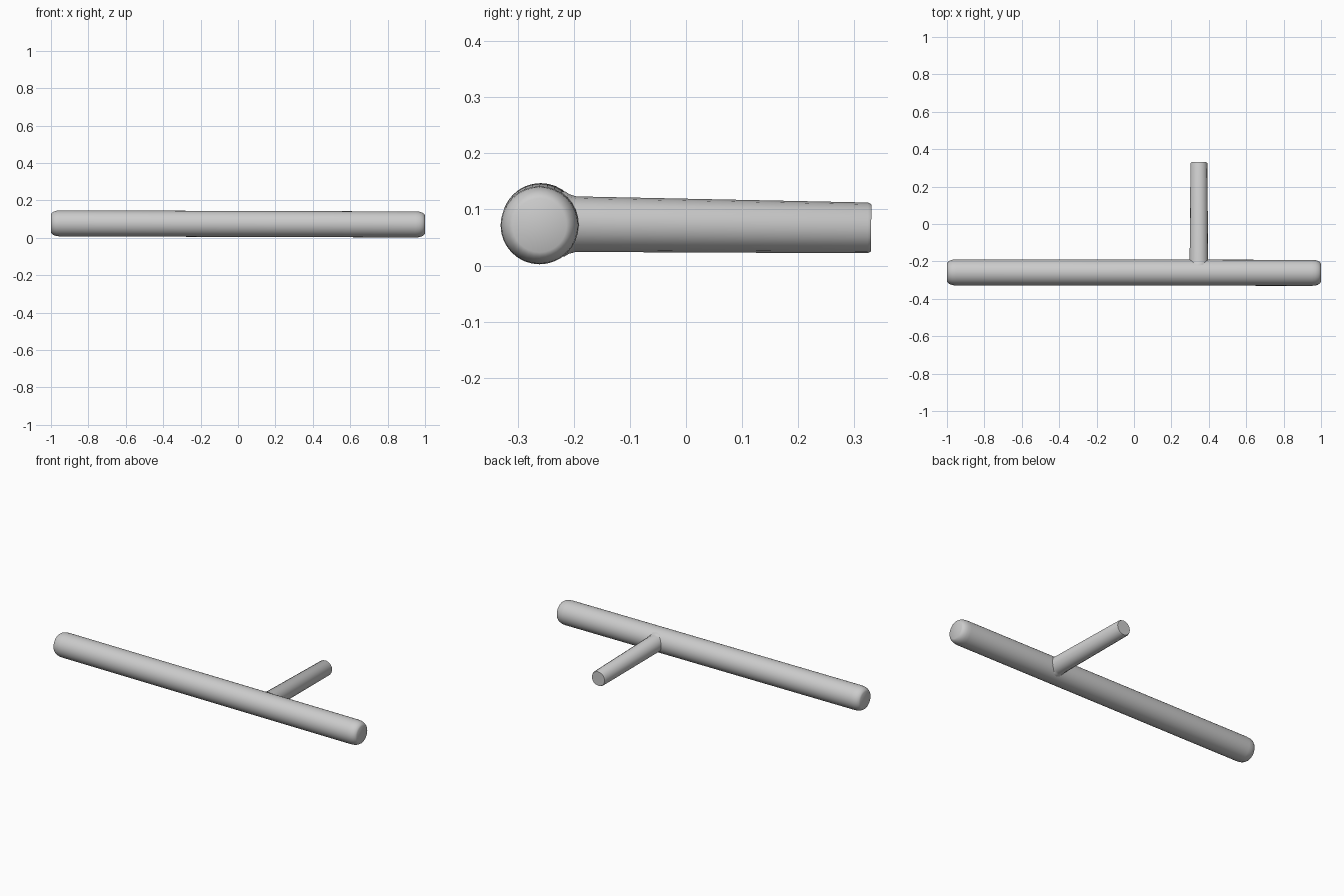
import bpy, bmesh, math
from mathutils import Vector

if "Cube" in bpy.data.objects:
    bpy.data.objects.remove(bpy.data.objects["Cube"])


def lathe(name, start, end, profile, sides):
    """Revolve (distance, radius) rings about the axis from start to end."""
    start, end = Vector(start), Vector(end)
    axis = (end - start).normalized()
    up = Vector((0, 0, 1))
    u = axis.cross(up).normalized()
    v = u.cross(axis)
    bm = bmesh.new()
    rings = []
    for d, r in profile:
        ring = []
        for i in range(sides):
            a = 2 * math.pi * i / sides
            ring.append(bm.verts.new(start + axis * d + (u * math.cos(a) + v * math.sin(a)) * r))
        rings.append(ring)
    for a, b in zip(rings, rings[1:]):
        for i in range(sides):
            j = (i + 1) % sides
            bm.faces.new((a[i], a[j], b[j], b[i]))
    bm.faces.new(rings[0])
    bm.faces.new(rings[-1])
    bmesh.ops.recalc_face_normals(bm, faces=bm.faces)
    me = bpy.data.meshes.new(name)
    bm.to_mesh(me)
    bm.free()
    ob = bpy.data.objects.new(name, me)
    bpy.context.collection.objects.link(ob)
    bpy.context.view_layer.objects.active = ob
    for o in bpy.context.selected_objects:
        o.select_set(False)
    ob.select_set(True)
    bpy.ops.object.shade_smooth_by_angle(angle=math.radians(35))
    return ob


# Long round bar with softened ends, very slightly tilted
cap = [(0, 0.048), (0.005, 0.056), (0.015, 0.063), (0.03, 0.068), (0.05, 0.0695)]
bar = cap + [(2 - d, r) for d, r in reversed(cap)]
lathe("shaft", (-1, -0.259, 0.0775), (1, -0.261, 0.0715), bar, 32)

# Tapered side grip with a small flare where it meets the shaft
grip = [(0, 0.058), (0.044, 0.058), (0.052, 0.053), (0.064, 0.0495),
        (0.584, 0.0452), (0.590, 0.042)]
lathe("side_handle", (0.347, -0.26, 0.0745), (0.347, 0.33, 0.067), grip, 16)
